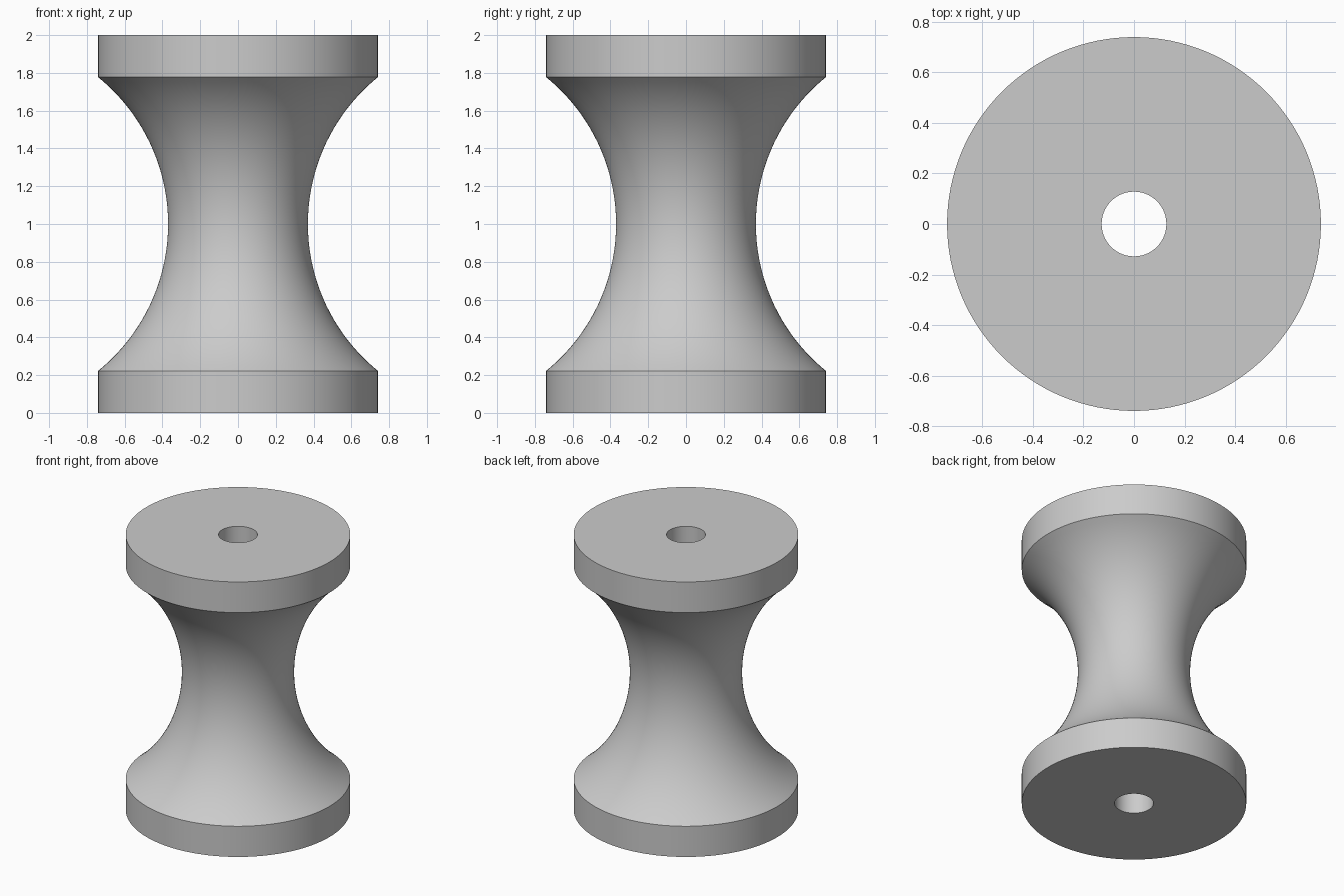
import bpy, bmesh
from math import sqrt, asin, sin, cos, pi, radians
from mathutils import Vector

cube = bpy.data.objects.get("Cube")
if cube:
    bpy.data.objects.remove(cube, do_unlink=True)

HEIGHT = 2.0
RIM_RADIUS = 0.74
RIM_HEIGHT = 0.223
WAIST_RADIUS = 0.37
BORE_RADIUS = 0.128
SIDES = 128
ARC_STEPS = 40

grey = bpy.data.materials.new("plain grey")
grey.use_nodes = True
colour = (0.6, 0.6, 0.6, 1)
grey.diffuse_color = colour
grey.node_tree.nodes["Principled BSDF"].inputs["Base Color"].default_value = colour

# Concave waist: circular arc through both rim edges and the narrowest point
half = HEIGHT / 2 - RIM_HEIGHT
depth = RIM_RADIUS - WAIST_RADIUS
arc_radius = (half ** 2 + depth ** 2) / (2 * depth)
sweep = asin(half / arc_radius)
waist = []
for i in range(ARC_STEPS + 1):
    a = sweep * (2 * i / ARC_STEPS - 1)
    waist.append((WAIST_RADIUS + arc_radius * (1 - cos(a)), HEIGHT / 2 + arc_radius * sin(a)))

# Closed section: bore, lower rim, waist, upper rim
section = [(BORE_RADIUS, 0), (RIM_RADIUS, 0)] + waist + [(RIM_RADIUS, HEIGHT), (BORE_RADIUS, HEIGHT)]

# Turn the section around the vertical axis
bm = bmesh.new()
verts = [bm.verts.new((r, 0, z)) for r, z in section]
edges = [bm.edges.new((v, verts[(i + 1) % len(verts)])) for i, v in enumerate(verts)]
bmesh.ops.spin(bm, geom=verts + edges, cent=(0, 0, 0), axis=(0, 0, 1),
               angle=2 * pi, steps=SIDES, use_merge=True)
bmesh.ops.remove_doubles(bm, verts=bm.verts, dist=0.0001)
bmesh.ops.recalc_face_normals(bm, faces=bm.faces)

mesh = bpy.data.meshes.new("spool")
bm.to_mesh(mesh)
bm.free()
mesh.materials.append(grey)
spool = bpy.data.objects.new("spool", mesh)
bpy.context.collection.objects.link(spool)

# Smooth curved walls, sharp rim edges
bpy.ops.object.select_all(action="DESELECT")
spool.select_set(True)
bpy.context.view_layer.objects.active = spool
bpy.ops.object.shade_smooth_by_angle(angle=radians(30))
